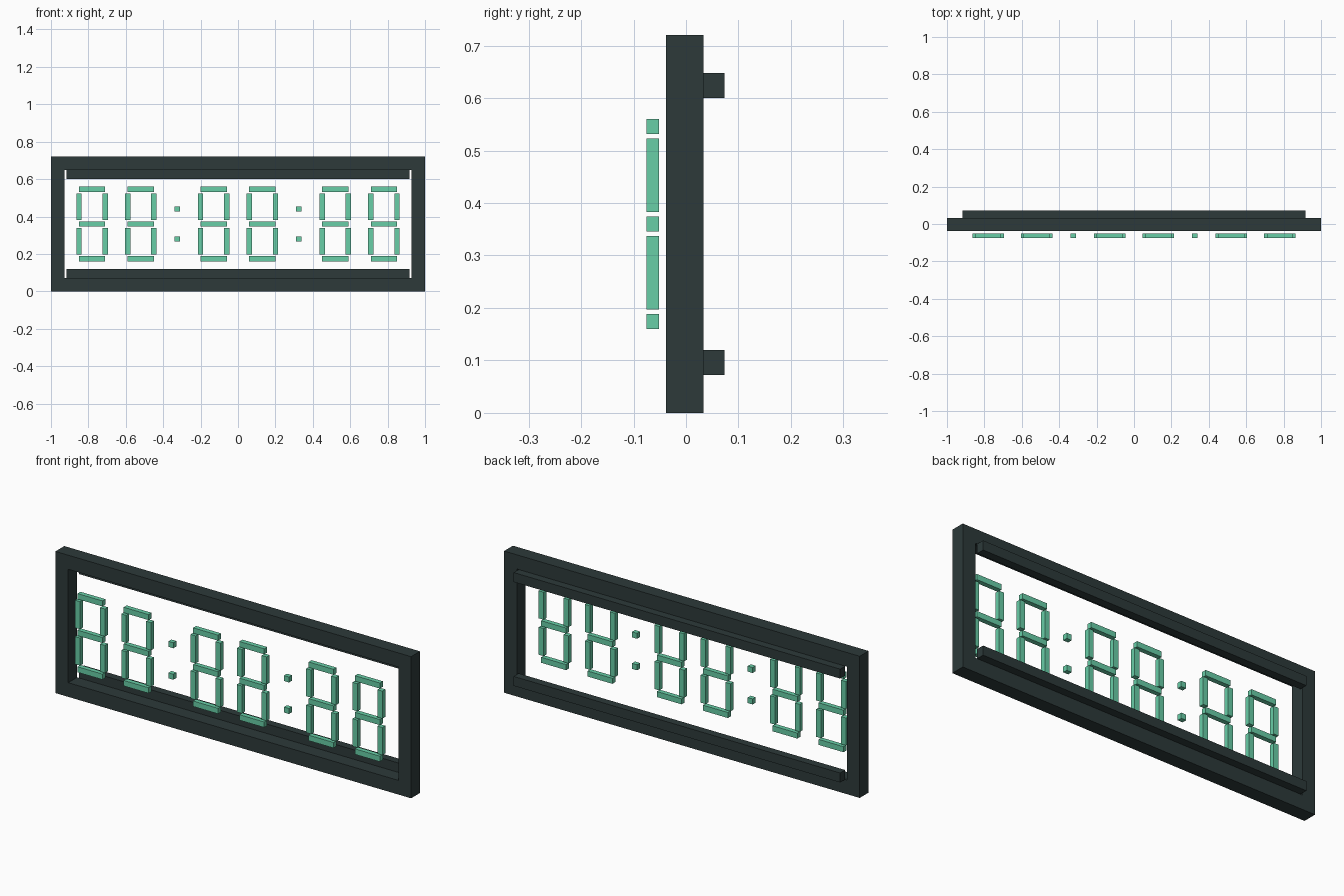
import bpy
import bmesh
from mathutils import Vector

cube = bpy.data.objects.get("Cube")
if cube:
    bpy.data.objects.remove(cube, do_unlink=True)


def make_material(name, rgb):
    mat = bpy.data.materials.new(name)
    mat.use_nodes = True
    color = (*rgb, 1.0)
    mat.diffuse_color = color
    mat.node_tree.nodes["Principled BSDF"].inputs["Base Color"].default_value = color
    return mat


dark = make_material("dark slate", (0.026, 0.042, 0.042))
green = make_material("mint green", (0.14, 0.62, 0.39))


def add_object(name, bm, mat):
    bmesh.ops.recalc_face_normals(bm, faces=bm.faces)
    mesh = bpy.data.meshes.new(name)
    bm.to_mesh(mesh)
    bm.free()
    mesh.materials.append(mat)
    obj = bpy.data.objects.new(name, mesh)
    bpy.context.collection.objects.link(obj)
    return obj


def add_box(bm, center, size):
    verts = bmesh.ops.create_cube(bm, size=1)["verts"]
    bmesh.ops.scale(bm, vec=size, verts=verts)
    bmesh.ops.translate(bm, vec=center, verts=verts)


WIDTH, HEIGHT, BORDER = 2.0, 0.72, 0.072
FRONT, BACK = -0.038, 0.033
MID = HEIGHT / 2

# Frame: rectangular ring extruded from front to back
bm = bmesh.new()
corners = [(-1, -1), (1, -1), (1, 1), (-1, 1)]
outer = [bm.verts.new((sx * WIDTH / 2, FRONT, MID + sz * MID)) for sx, sz in corners]
inner = [bm.verts.new((sx * (WIDTH / 2 - BORDER), FRONT, MID + sz * (MID - BORDER)))
         for sx, sz in corners]
ring = []
for i in range(4):
    j = (i + 1) % 4
    ring.append(bm.faces.new((outer[i], outer[j], inner[j], inner[i])))
extruded = bmesh.ops.extrude_face_region(bm, geom=ring, use_keep_orig=True)["geom"]
bmesh.ops.translate(bm, vec=Vector((0, BACK - FRONT, 0)),
                    verts=[v for v in extruded if isinstance(v, bmesh.types.BMVert)])
add_object("frame", bm, dark)

# Rails along the back of the opening
RAIL_H, RAIL_D = 0.048, 0.04
for name, side in (("top_rail", 1), ("bottom_rail", -1)):
    bm = bmesh.new()
    z = MID + side * (MID - BORDER - RAIL_H / 2)
    add_box(bm, (0, BACK + RAIL_D / 2, z), (1.836, RAIL_D, RAIL_H))
    add_object(name, bm, dark)

# Seven-segment digits
SEG_Y, SEG_D, THICK = -0.063, 0.024, 0.028
PITCH = 0.186
for n, x in enumerate((-0.78, -0.52, -0.13, 0.13, 0.52, 0.78), start=1):
    bm = bmesh.new()
    for level in (-1, 0, 1):
        add_box(bm, (x, SEG_Y, MID + level * PITCH), (0.14, SEG_D, THICK))
    for sx in (-1, 1):
        for sz in (-1, 1):
            add_box(bm, (x + sx * 0.07, SEG_Y, MID + sz * 0.0925),
                    (THICK, SEG_D, 0.14))
    add_object(f"digit_{n}", bm, green)

# Colon dots between the digit pairs
for name, x in (("right_colon", -0.325), ("left_colon", 0.325)):
    bm = bmesh.new()
    for sz in (-1, 1):
        add_box(bm, (x, SEG_Y, MID + sz * 0.08), (THICK, SEG_D, THICK))
    add_object(name, bm, green)
